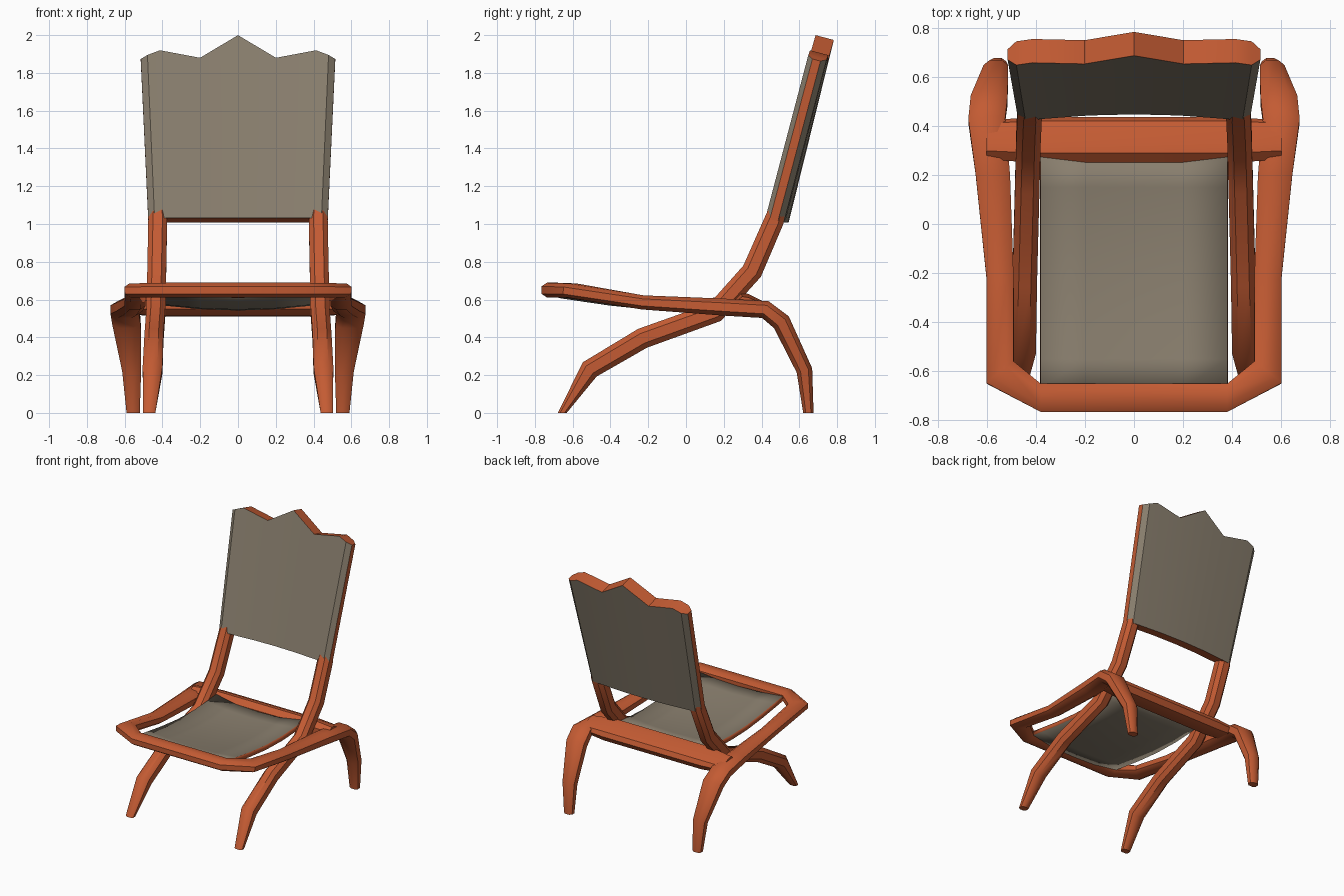
import bpy, math
from mathutils import Vector

if "Cube" in bpy.data.objects:
    bpy.data.objects.remove(bpy.data.objects["Cube"])


def material(name, rgb):
    m = bpy.data.materials.new(name)
    m.diffuse_color = (*rgb, 1)
    m.use_nodes = True
    m.node_tree.nodes["Principled BSDF"].inputs["Base Color"].default_value = m.diffuse_color
    return m


WOOD = material("burnt orange wood", (0.55, 0.105, 0.033))
CLOTH = material("taupe fabric", (0.25, 0.21, 0.155))


def make(name, verts, faces, mats, indices=None, angle=40):
    me = bpy.data.meshes.new(name)
    me.from_pydata(verts, [], faces)
    for m in mats:
        me.materials.append(m)
    if indices:
        me.polygons.foreach_set("material_index", indices)
    ob = bpy.data.objects.new(name, me)
    bpy.context.collection.objects.link(ob)
    bpy.ops.object.select_all(action='DESELECT')
    ob.select_set(True)
    bpy.context.view_layer.objects.active = ob
    bpy.ops.object.mode_set(mode='EDIT')
    bpy.ops.mesh.select_all(action='SELECT')
    bpy.ops.mesh.normals_make_consistent(inside=False)
    bpy.ops.object.mode_set(mode='OBJECT')
    bpy.ops.object.shade_smooth_by_angle(angle=math.radians(angle))
    return ob


OCT = [(1, .5), (.5, 1), (-.5, 1), (-1, .5), (-1, -.5), (-.5, -1), (.5, -1), (1, -.5)]


def bar(name, path):
    """Eight-sided bar; path holds x, y, z, width, height, sideways angle."""
    pts = [Vector(p[:3]) for p in path]
    verts, faces = [], []
    for i, (x, y, z, w, h, a) in enumerate(path):
        t = Vector()
        if i > 0:
            t += (pts[i] - pts[i - 1]).normalized()
        if i < len(pts) - 1:
            t += (pts[i + 1] - pts[i]).normalized()
        lat = Vector((math.cos(math.radians(a)), math.sin(math.radians(a)), 0))
        up = t.cross(lat).normalized()
        for u, v in OCT:
            p = pts[i] + lat * (u * w / 2) + up * (v * h / 2)
            if p.z < 0.05:      # flat foot ends on the floor
                p.z = 0
            verts.append(p)
    for i in range(len(path) - 1):
        for k in range(8):
            a, b = i * 8 + k, i * 8 + (k + 1) % 8
            faces.append((a, b, b + 8, a + 8))
    faces += [tuple(range(8)), tuple(range(len(verts) - 8, len(verts)))]
    return make(name, verts, faces, [WOOD])


# Front legs sweeping up into the back uprights
leg = [(.470, -.655, 0, .065, .055), (.452, -.51, .23, .105, .105),
       (.445, -.23, .395, .10, .11), (.435, .155, .533, .10, .11),
       (.430, .35, .75, .10, .11), (.425, .465, 1.015, .10, .105),
       (.425, .50, 1.13, .08, .07)]
for s, side in ((1, "right"), (-1, "left")):
    bar("front_leg_and_upright_" + side, [(s * x, y, z, w, h, 0) for x, y, z, w, h in leg])

# Seat frame: front bar, side rails and rear legs in one sweep
half = [(.38, -.708, .65, .115, .078, -90), (.545, -.605, .648, .142, .075, -39),
        (.545, -.23, .585, .11, .075, 0), (.575, .20, .56, .14, .09, 0),
        (.600, .42, .547, .15, .095, 0), (.590, .505, .48, .15, .10, 0),
        (.563, .627, .225, .10, .085, 0), (.555, .648, 0, .07, .055, 0)]
mirrored = [(-x, y, z, w, h, 180 - a - 360 * (a < 0)) for x, y, z, w, h, a in reversed(half)]
bar("seat_frame_and_rear_legs", mirrored + half)

# Wide rear cross bar, sloping down to the back
verts, faces = [], []
profile = [(.25, .60), (.29, .637), (.33, .63), (.42, .585), (.435, .55), (.41, .51), (.29, .515), (.25, .55)]
for x, k in ((-.60, .85), (-.42, 1), (.42, 1), (.60, .85)):
    verts += [(x, .345 + (y - .345) * k, .56 + (z - .56) * k * k) for y, z in profile]
for i in range(3):
    for k in range(8):
        a, b = i * 8 + k, i * 8 + (k + 1) % 8
        faces.append((a, b, b + 8, a + 8))
faces += [tuple(range(8)), tuple(range(24, 32))]
make("rear_cross_bar", verts, faces, [WOOD])

# Sagging seat panel with orange rim
rows = [(-.67, .668), (-.55, .65), (-.4, .628), (-.2, .607), (0, .602), (.15, .61), (.28, .622)]
cols = [-.38, -.2, 0, .2, .38]
verts = [(x, y, z - .025 * (1 - (x / .38) ** 2)) for y, z in rows for x in cols]
n = len(cols)
faces = [(r * n + c, r * n + c + 1, (r + 1) * n + c + 1, (r + 1) * n + c)
         for r in range(len(rows) - 1) for c in range(n - 1)]
seat = make("seat_panel", verts, faces, [CLOTH, WOOD])
if seat.data.polygons[0].normal.z < 0:
    seat.data.flip_normals()
sol = seat.modifiers.new("thickness", 'SOLIDIFY')
sol.thickness = .035
sol.offset = -1
sol.material_offset_rim = 1

# Backrest: padded slab with a zigzag crest, fabric front and back
fr = [-.93, -.8, -.39, 0, .39, .8, .93]
crest = {0: 1.987, .39: 1.867, .8: 1.907, .93: 1.882, 1: 1.868}
ring = [(f, -.05) for f in fr] + [(1, -.022), (1, .022)] \
    + [(f, .05) for f in reversed(fr)] + [(-1, .022), (-1, -.022)]
N = len(ring)
verts = []
for top in (0, 1):
    for f, d in ring:
        z = crest[abs(f)] if top else 1.02
        y = .465 + (z - 1.02) * .266 + (.012 if top else .03) * (1 - f * f)
        w = .475 + (z - 1.02) / .85 * .04 if abs(f) > .5 else .515 if top else .475
        verts.append((f * w, y + d * .966, z - d * .257))
faces, idx = [], []
for k in range(N):
    faces.append((k, (k + 1) % N, (k + 1) % N + N, k + N))
    idx.append(1 if k in (7, 16) else 0)
for o in (0, N):
    for k in range(6):
        faces.append((o + k, o + k + 1, o + 14 - k, o + 15 - k))
    faces += [(o + 6, o + 7, o + 8, o + 9), (o + 15, o + 16, o + 17, o)]
    idx += [1] * 8
make("backrest", verts, faces, [CLOTH, WOOD], idx, 35)
